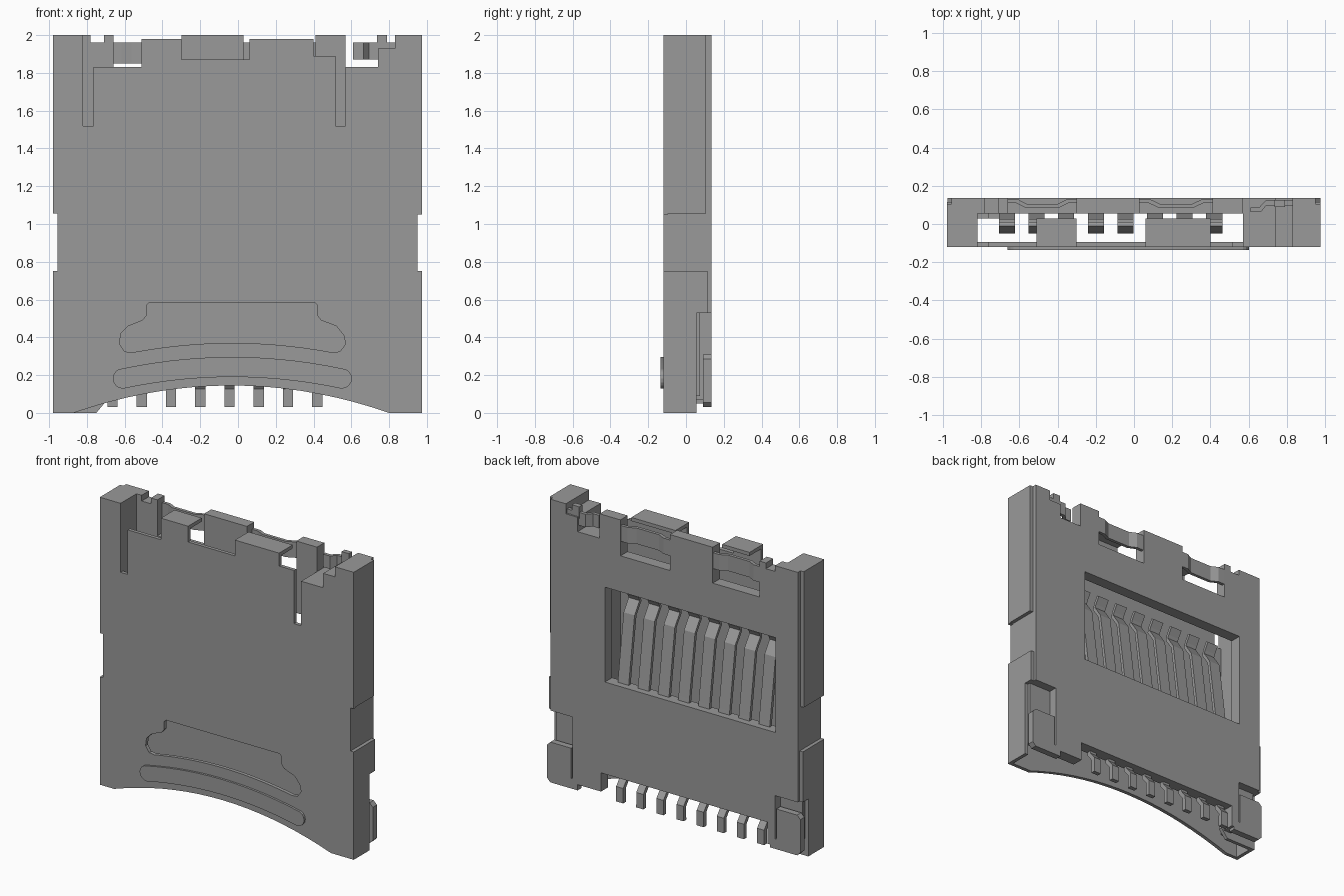
import bpy, bmesh, math

cube = bpy.data.objects.get("Cube")
if cube:
    bpy.data.objects.remove(cube, do_unlink=True)

grey = bpy.data.materials.new("plain_grey")
grey.use_nodes = True
grey.diffuse_color = (0.32, 0.32, 0.32, 1)
grey.node_tree.nodes["Principled BSDF"].inputs["Base Color"].default_value = (0.32, 0.32, 0.32, 1)

AXES = {"x": lambda a, b, c: (c, a, b),
        "y": lambda a, b, c: (a, c, b),
        "z": lambda a, b, c: (a, b, c)}


def prism(name, loops, lo, hi, axis="y"):
    """Extrude an outline (extra loops are holes) along an axis from lo to hi."""
    cu = bpy.data.curves.new(name, "CURVE")
    cu.dimensions = "2D"
    cu.fill_mode = "BOTH"
    cu.extrude = (hi - lo) / 2
    for pts in loops:
        sp = cu.splines.new("POLY")
        sp.points.add(len(pts) - 1)
        for p, (a, b) in zip(sp.points, pts):
            p.co = (a, b, 0, 1)
        sp.use_cyclic_u = True
    tmp = bpy.data.objects.new(name + "_tmp", cu)
    bpy.context.collection.objects.link(tmp)
    bpy.context.view_layer.update()
    dg = bpy.context.evaluated_depsgraph_get()
    me = bpy.data.meshes.new_from_object(tmp.evaluated_get(dg))
    bpy.data.objects.remove(tmp, do_unlink=True)
    mid = (lo + hi) / 2
    bm = bmesh.new()
    bm.from_mesh(me)
    for v in bm.verts:
        a, b, c = v.co
        v.co = AXES[axis](a, b, c + mid)
    bmesh.ops.remove_doubles(bm, verts=bm.verts, dist=1e-5)
    bmesh.ops.recalc_face_normals(bm, faces=bm.faces)
    for f in bm.faces:
        f.smooth = False
        f.material_index = 0
    bm.to_mesh(me)
    bm.free()
    me.materials.clear()
    me.materials.append(grey)
    ob = bpy.data.objects.new(name, me)
    bpy.context.collection.objects.link(ob)
    return ob


def box(name, x0, x1, y0, y1, z0, z1):
    return prism(name, [[(x0, z0), (x1, z0), (x1, z1), (x0, z1)]], y0, y1)


def ribbon(name, path, thick, lo, hi, axis):
    """Bent sheet strip that follows a path and has constant thickness."""
    sides = ([], [])
    for i, (a, b) in enumerate(path):
        p, q = path[max(i - 1, 0)], path[min(i + 1, len(path) - 1)]
        d = math.hypot(q[0] - p[0], q[1] - p[1])
        nx, ny = -(q[1] - p[1]) / d * thick / 2, (q[0] - p[0]) / d * thick / 2
        sides[0].append((a + nx, b + ny))
        sides[1].append((a - nx, b - ny))
    return prism(name, [sides[0] + sides[1][::-1]], lo, hi, axis)


def arc(x0, x1, z_end, z_mid, n=14):
    """Shallow arch from x0 to x1."""
    pts = []
    for i in range(n + 1):
        t = i / n
        pts.append((x0 + (x1 - x0) * t, z_end + (z_mid - z_end) * (1 - (2 * t - 1) ** 2)))
    return pts


def cap(cx, cz, r, a0, a1, n=8):
    """Part of a circle for a rounded end, angles in degrees."""
    return [(cx + r * math.cos(math.radians(a0 + (a1 - a0) * i / n)),
             cz + r * math.sin(math.radians(a0 + (a1 - a0) * i / n))) for i in range(n + 1)]


# Front cover sheet with arched lower edge, side notches, relief slots and window
cover = [(-.98, 0)] + arc(-.87, .8, 0, .145, 18) + [
    (.975, 0), (.975, .75), (.95, .75), (.95, 1.05), (.975, 1.05), (.975, 2),
    (.83, 2), (.83, 1.93), (.74, 1.93), (.74, 1.83), (.57, 1.83), (.57, 1.52),
    (.515, 1.52), (.515, 1.89), (.4, 1.89), (.4, 1.98), (.06, 1.98), (.06, 1.87),
    (-.3, 1.87), (-.3, 1.98), (-.51, 1.98), (-.51, 1.83), (-.765, 1.83),
    (-.765, 1.52), (-.82, 1.52), (-.82, 2), (-.98, 2), (-.98, 1.06),
    (-.955, 1.06), (-.955, .75), (-.98, .75)]
window = arc(-.56, .5, .32, .37) + [
    (.54, .325), (.57, .365), (.56, .41), (.52, .46), (.44, .49), (.42, .515),
    (.42, .57), (.405, .585), (-.47, .585), (-.485, .57), (-.485, .515),
    (-.505, .49), (-.58, .46), (-.62, .42), (-.628, .365), (-.6, .325)]
prism("front_cover", [cover, window], -.12, -.095)

# Raised arched rib on the cover
rib = (arc(-.61, .55, .235, .296) + cap(.55, .182, .053, 90, -90)[1:-1]
       + arc(.55, -.61, .128, .19) + cap(-.61, .182, .053, 270, 90)[1:-1])
prism("raised_rib", [rib], -.135, -.12)

# Folded tabs along the top of the cover
for name, x0, x1 in (("right_top_tab", -.51, -.3), ("left_top_tab", .06, .4)):
    box(name, x0, x1, -.1, .03, 1.955, 1.98)

# Cover side flanges
for side, x0, x1, zc in (("right", -.98, -.955, .4), ("left", .95, .975, .53)):
    prism(side + "_lower_flange", [[(-.12, 0), (.055, 0), (.055, zc), (.115, zc),
                                    (.115, .75), (-.12, .75)]], x0, x1, "x")
    prism(side + "_upper_flange", [[(-.12, 1.055), (.105, 1.055), (.105, 2),
                                    (-.12, 2)]], x0, x1, "x")

# Rear housing plate with contact window
housing = [
    (-.955, 2), (-.78, 2), (-.78, 1.96), (-.71, 1.96), (-.71, 2), (-.66, 2),
    (-.66, 1.75), (-.3, 1.75), (-.3, 2), (.03, 2), (.03, 1.75), (.41, 1.75),
    (.41, 2), (.57, 2), (.57, 1.83), (.74, 1.83), (.74, 1.93), (.83, 1.93),
    (.83, 2), (.95, 2), (.95, .53), (.78, .53), (.78, .07), (.56, .07), (.56, .2),
    (-.72, .2), (-.72, .05), (-.78, .05), (-.78, .4), (-.955, .4)]
opening = [(-.785, .84), (.53, .84), (.53, 1.5), (-.785, 1.5)]
prism("rear_housing", [housing, opening], .055, .135)

# Side rails that close the card channel
box("right_rail", -.955, -.82, -.1, .06, .12, 2)
prism("left_rail", [[(.57, .2), (.95, .2), (.95, 2), (.83, 2), (.83, 1.93),
                     (.74, 1.93), (.74, 1.83), (.57, 1.83)]], -.1, .06)
prism("right_foot", [[(-.955, 0), (-.75, 0), (-.7, .06), (-.7, .12), (-.955, .12)]], .03, .055)

# Solder pads in the recessed lower corners
for side, s, zc in (("right", -1, .4), ("left", 1, .53)):
    xs = sorted((s * .76, s * .95))
    box(side + "_recess_floor", xs[0], xs[1], .03, .075, .09, zc)
    pad = [(.74, .03), (.95, .03), (.975, .055), (.975, .285), (.95, .31), (.79, .31), (.79, .1), (.74, .1)]
    prism(side + "_solder_pad", [[(s * x, z) for x, z in pad]], .09, .135)

# Bowed springs in the top notches
for name, x0, x1 in (("right_top_spring", -.67, -.29), ("left_top_spring", .02, .42)):
    w = x1 - x0
    path = [(x0, .12), (x0 + .15 * w, .12), (x0 + .28 * w, .095),
            (x0 + .72 * w, .095), (x0 + .85 * w, .12), (x1, .12)]
    ribbon(name, path, .022, 1.85, 1.96, "z")

# Latch hook at the top left corner
ribbon("latch_hook", [(.61, .075), (.66, .075), (.69, .11), (.84, .11)], .025, 1.87, 1.96, "z")
box("latch_finger", .735, .79, .09, .125, 1.92, 2)

# Eight contacts: sprung blade in the window and bent tail at the lower edge
for i in range(8):
    x = -.665 + i * .155
    ribbon(f"contact_blade_{i + 1}",
           [(.085, .8), (.075, .87), (.015, 1.3), (-.04, 1.38), (-.03, 1.41), (0, 1.46)],
           .022, x - .042, x + .042, "x")
    ribbon(f"contact_tail_{i + 1}",
           [(.075, .3), (.075, .18), (.115, .13), (.115, .03)],
           .03, x - .027, x + .027, "x")
